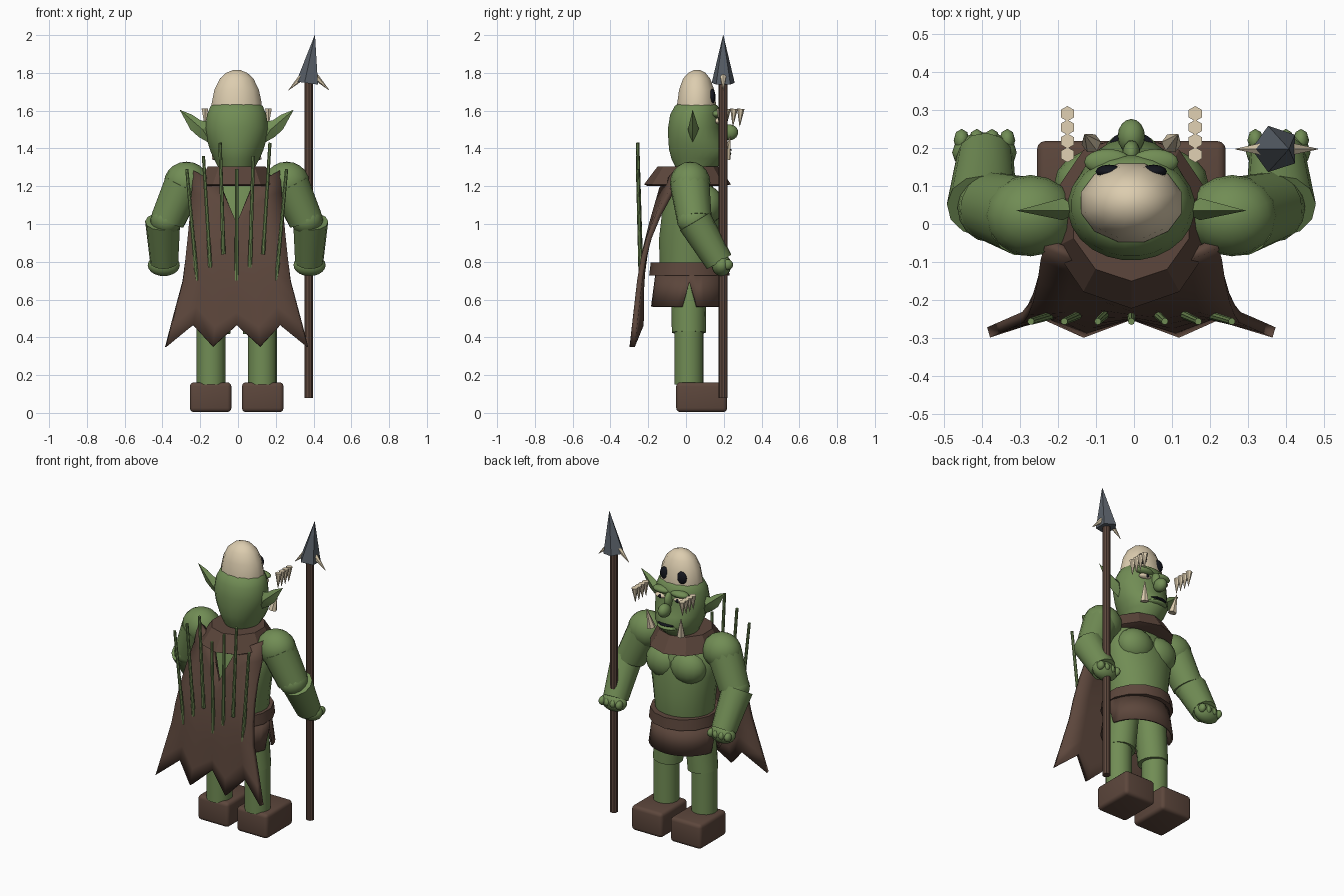
import bpy, bmesh, math
from mathutils import Vector, Matrix

if "Cube" in bpy.data.objects:
    bpy.data.objects.remove(bpy.data.objects["Cube"])

CX = -0.007  # body centre line


def material(name, rgb):
    m = bpy.data.materials.new(name)
    m.diffuse_color = (*rgb, 1)
    m.use_nodes = True
    m.node_tree.nodes["Principled BSDF"].inputs["Base Color"].default_value = m.diffuse_color
    return m


GREEN = material("green_skin", (0.165, 0.265, 0.09))
BROWN = material("brown_leather", (0.108, 0.062, 0.045))
BONE = material("bone", (0.72, 0.61, 0.43))
STEEL = material("dark_steel", (0.10, 0.117, 0.14))
BLACK = material("black", (0.007, 0.008, 0.013))


def finish(name, bm, mat, angle=35):
    bmesh.ops.recalc_face_normals(bm, faces=bm.faces)
    me = bpy.data.meshes.new(name)
    bm.to_mesh(me)
    bm.free()
    me.materials.append(mat)
    ob = bpy.data.objects.new(name, me)
    bpy.context.collection.objects.link(ob)
    if angle:
        bpy.ops.object.select_all(action='DESELECT')
        ob.select_set(True)
        bpy.context.view_layer.objects.active = ob
        bpy.ops.object.shade_smooth_by_angle(angle=math.radians(angle))
    return ob


def tube(name, a, b, r1, r2, mat, n=16, angle=35):
    """Cylinder or cone from point a to point b."""
    a, b = Vector(a), Vector(b)
    bm = bmesh.new()
    rot = (b - a).to_track_quat('Z', 'Y').to_matrix().to_4x4()
    bmesh.ops.create_cone(bm, cap_ends=True, segments=n, radius1=r1, radius2=r2,
                          depth=(b - a).length, matrix=Matrix.Translation((a + b) / 2) @ rot)
    return finish(name, bm, mat, angle)


def ball(name, c, r, mat, u=16, v=10):
    bm = bmesh.new()
    bmesh.ops.create_uvsphere(bm, u_segments=u, v_segments=v, radius=1,
                              matrix=Matrix.Translation(c) @ Matrix.Diagonal((*r, 1)))
    return finish(name, bm, mat, 60)


def loft(name, rows, mat, n=20, angle=45):
    """Stack of elliptical rings: (z, half width, back y, front y)."""
    bm = bmesh.new()
    rings = []
    for z, rx, y0, y1 in rows:
        angles = [2 * math.pi * (i + 0.5) / n for i in range(n)]
        rings.append([bm.verts.new((CX + rx * math.cos(a),
                                    (y0 + y1) / 2 + (y1 - y0) / 2 * math.sin(a), z))
                      for a in angles])
    for lo, hi in zip(rings, rings[1:]):
        for i in range(n):
            j = (i + 1) % n
            bm.faces.new((lo[i], lo[j], hi[j], hi[i]))
    bm.faces.new(rings[0])
    bm.faces.new(rings[-1])
    return finish(name, bm, mat, angle)


def lerp(table, z):
    """Piecewise linear lookup, table sorted by falling z."""
    for (za, a), (zb, b) in zip(table, table[1:]):
        if z >= zb:
            return a + (b - a) * min(max((za - z) / (za - zb), 0), 1)
    return table[-1][1]


# Torso, belt, collar
loft("torso", [(0.70, .165, -.14, .17), (0.80, .182, -.142, .185), (0.92, .195, -.145, .19),
               (1.05, .218, -.13, .18), (1.15, .222, -.10, .165), (1.23, .19, -.08, .13),
               (1.29, .10, -.06, .12)], GREEN)
loft("belt", [(0.728, .212, -.195, .23), (0.795, .203, -.187, .225)], BROWN, 14, 30)
loft("collar", [(1.20, .20, -.2, .2), (1.21, .215, -.222, .238), (1.305, .16, -.15, .175),
                (1.305, .10, -.08, .14)], BROWN, 10, 30)

# Skirt with a triangular slit on each side
n = 32
bm = bmesh.new()
top, bot = [], []
for i in range(n):
    a = 2 * math.pi * i / n
    c, s = math.cos(a), math.sin(a)
    top.append(bm.verts.new((CX + .195 * c, .018 + .18 * s, .74)))
    slit = .13 if abs(s) < .01 else 0
    bot.append(bm.verts.new((CX + .218 * c, .018 + .203 * s, .563 + slit)))
for i in range(n):
    bm.faces.new((top[i], top[i - 1], bot[i - 1], bot[i]))
finish("skirt", bm, BROWN).modifiers.new("thickness", 'SOLIDIFY').thickness = 0.012

# Head and bone cap
loft("head", [(1.24, .085, -.03, .12), (1.30, .098, -.055, .165), (1.345, .122, -.078, .215),
              (1.39, .142, -.09, .228), (1.44, .157, -.095, .205), (1.51, .168, -.096, .185),
              (1.58, .158, -.085, .182), (1.625, .139, -.06, .17), (1.645, .11, -.03, .14)],
     GREEN, 24, 60)
loft("skull_cap", [(1.60, .136, -.052, .162), (1.64, .137, -.05, .162), (1.71, .122, -.04, .153),
                   (1.77, .092, -.018, .13), (1.80, .058, .01, .105), (1.815, .02, .04, .075)],
     BONE, 12, 40)
ball("nose", (CX, .23, 1.485), (.036, .046, .042), GREEN)
ball("nose_bridge", (CX, .185, 1.535), (.024, .035, .05), GREEN)
ball("mouth", (CX, .198, 1.392), (.062, .046, .008), BLACK)
ball("lower_lip", (CX, .195, 1.372), (.07, .045, .016), GREEN)

# Cape: wavy sheet with pointed hem and a notch at the neck
tips_y = [(1.27, -.05), (1.2, -.062), (1.0, -.172), (.85, -.22), (.7, -.245), (.35, -.285)]
mid_y = [(1.27, -.10), (1.2, -.125), (1.0, -.182), (.85, -.22), (.7, -.235), (.46, -.238)]
half = [(1.27, .225), (1.0, .25), (.7, .285), (.35, .375)]
bm = bmesh.new()
grid = []
for k in range(-3, 4):
    z0 = (1.0, 1.19, 1.24, 1.28)[abs(k)]
    z1 = .35 if k % 2 else .465
    col = []
    for r in range(9):
        z = z0 + (z1 - z0) * r / 8
        if k % 2 and not (abs(k) == 1 and z > .9):
            y = lerp(tips_y, z)
        else:
            y = lerp(mid_y, z)
        if abs(k) == 2 and z > .9:
            y = (lerp(mid_y, z) + lerp(tips_y, z)) / 2
        col.append(bm.verts.new((CX + k / 3 * lerp(half, z), y, z)))
    grid.append(col)
for a, b in zip(grid, grid[1:]):
    for r in range(8):
        bm.faces.new((a[r], a[r + 1], b[r + 1], b[r]))
cape = finish("cape", bm, BROWN, 30)
sol = cape.modifiers.new("thickness", 'SOLIDIFY')
sol.thickness, sol.offset = 0.028, 0

# Reeds fanned over the cape
for i, zt in enumerate((1.29, 1.36, 1.43, 1.29, 1.36, 1.43, 1.29)):
    k = i - 3
    tube("reed", (CX + k * .07, -.24, zt - .59), (CX + k * .088, -.256, zt), .011, .009, GREEN, 8)

# Paired parts
for s in (-1, 1):
    def P(x, y, z):
        return (CX + s * x, y, z)

    # Boots and legs
    bm = bmesh.new()
    bmesh.ops.create_cube(bm, size=1, matrix=Matrix.Translation(P(.138, .083, .083))
                          @ Matrix.Diagonal((.22, .27, .158, 1)))
    bmesh.ops.bevel(bm, geom=bm.edges[:], offset=.022, segments=3, profile=.5, affect='EDGES')
    finish("boot", bm, BROWN)
    tube("lower_leg", P(.136, .015, .15), P(.136, .015, .44), .077, .077, GREEN)
    tube("upper_leg", P(.124, .015, .425), P(.094, .015, .76), .09, .095, GREEN)

    # Chest and arms
    ball("chest_muscle", P(.085, .105, 1.10), (.118, .092, .105), GREEN)
    ball("shoulder", P(.265, .022, 1.218), (.12, .107, .112), GREEN)
    tube("upper_arm", P(.28, .02, 1.21), P(.365, .045, 1.02), .105, .092, GREEN)
    ball("elbow", P(.372, .042, 1.02), (.085, .09, .08), GREEN)
    tube("forearm", P(.392, .047, 1.015), P(.384, .175, .80), .093, .075, GREEN, 12)
    ball("hand", P(.386, .188, .782), (.085, .053, .058), GREEN)
    for f in range(4):
        ball("finger", P(.326 + f * .04, .22, .785), (.021, .03, .028), GREEN, 8, 6)

    # Pointed ear
    bm = bmesh.new()
    outline = [(.13, 1.54), (.19, 1.548), (.235, 1.578), (.302, 1.605), (.272, 1.55), (.245, 1.50),
               (.20, 1.46), (.13, 1.42)]
    rim = [bm.verts.new(P(x, .035, z)) for x, z in outline]
    front = bm.verts.new(P(.18, .068, 1.505))
    back = bm.verts.new(P(.18, .01, 1.50))
    for i in range(len(rim)):
        bm.faces.new((rim[i - 1], rim[i], front))
        bm.faces.new((rim[i], rim[i - 1], back))
    finish("ear", bm, GREEN)

    # Face details
    ball("skull_socket", P(.058, .138, 1.675), (.036, .018, .04), BLACK, 12, 8)
    ball("eye", P(.066, .168, 1.545), (.042, .024, .016), BONE, 12, 8)
    ball("pupil", P(.062, .184, 1.545), (.014, .01, .012), BLACK, 8, 6)
    ball("brow", P(.062, .163, 1.582), (.062, .034, .022), GREEN)
    tube("tusk", P(.105, .212, 1.345), P(.122, .235, 1.465), .026, .002, BONE, 6, 0)

    # Hanging teeth ornament
    for f in range(4):
        y = .182 + f * .036
        tube("hanging_tooth", P(.168, y, 1.61), P(.168, y - .006, 1.515), .02, .001, BONE, 6, 0)

    # Spear barbs
    tube("spear_barb", (.375 + s * .035, .197, 1.78), (.375 + s * .108, .197, 1.708),
         .018, .001, BONE, 6, 0)

# Spear
tube("spear_shaft", (.375, .197, .08), (.375, .197, 1.79), .024, .024, BROWN, 10)
tube("spear_head", (.372, .197, 1.745), (.407, .197, 2.0), .064, .001, STEEL, 5, 0)
